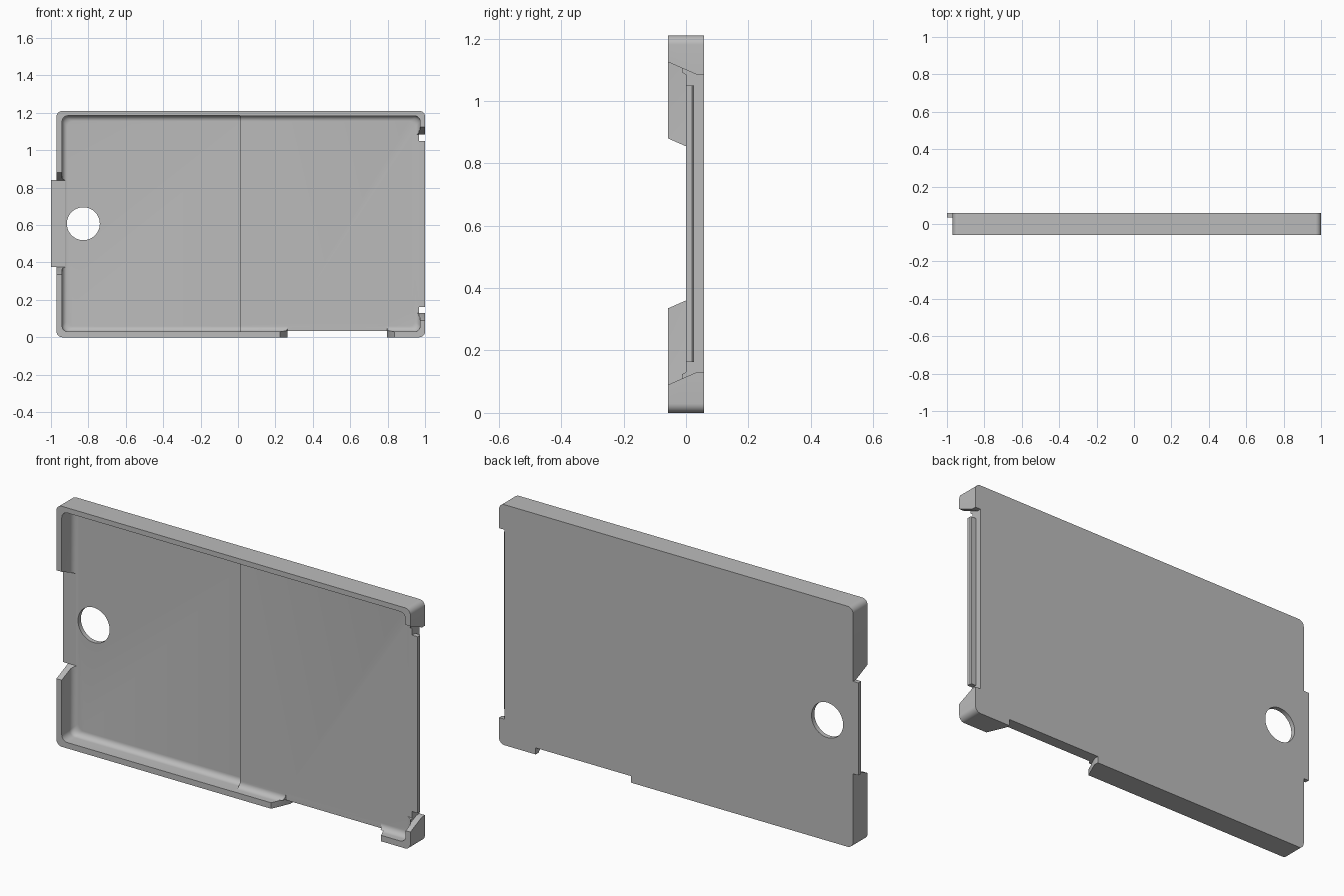
import bpy, bmesh, math

cube = bpy.data.objects.get("Cube")
if cube:
    bpy.data.objects.remove(cube, do_unlink=True)

BACK, FRONT = 0.058, -0.058      # outer depth
LOW, RAISED = 0.035, 0.0         # the two floor levels
HEIGHT = 1.21
FILLET = 0.03

grey = bpy.data.materials.new("plain grey")
grey.use_nodes = True
grey.diffuse_color = (0.5, 0.5, 0.5, 1)
grey.node_tree.nodes["Principled BSDF"].inputs["Base Color"].default_value = (0.5, 0.5, 0.5, 1)


def rounded_rect(x0, x1, z0, z1, r, steps=8):
    """Outline of a rectangle with round corners, as (x, z) points."""
    pts = []
    corners = [(x1 - r, z1 - r), (x0 + r, z1 - r), (x0 + r, z0 + r), (x1 - r, z0 + r)]
    for k, (cx, cz) in enumerate(corners):
        for i in range(steps + 1):
            a = math.pi / 2 * (k + i / steps)
            pts.append((cx + r * math.cos(a), cz + r * math.sin(a)))
    return pts


def loft(name, loops):
    """Solid skinned through equal-length loops of 3D points."""
    bm = bmesh.new()
    rings = [[bm.verts.new(p) for p in loop] for loop in loops]
    n = len(rings[0])
    for a, b in zip(rings, rings[1:]):
        for i in range(n):
            j = (i + 1) % n
            bm.faces.new((a[i], a[j], b[j], b[i]))
    bm.faces.new(rings[0])
    bm.faces.new(rings[-1])
    bmesh.ops.recalc_face_normals(bm, faces=bm.faces)
    mesh = bpy.data.meshes.new(name)
    bm.to_mesh(mesh)
    bm.free()
    mesh.materials.append(grey)
    obj = bpy.data.objects.new(name, mesh)
    bpy.context.collection.objects.link(obj)
    return obj


def box(name, x0, x1, y0, y1, z0, z1):
    ring = [(x0, z0), (x1, z0), (x1, z1), (x0, z1)]
    return loft(name, [[(x, y, z) for x, z in ring] for y in (y0, y1)])


def cavity(name, x0, x1, z0, z1, floor, limit):
    """Pocket cutter with a filleted floor, ending flat at x = limit."""
    levels = [(-0.2, 0)]
    for i in range(9):
        a = math.pi / 2 * i / 8
        levels.append((floor - FILLET * (1 - math.sin(a)), FILLET * 0.95 * (1 - math.cos(a))))
    return loft(name, [[(min(x, limit), y, z) for x, z in rounded_rect(
        x0 + d, x1 - d, z0 + d, z1 - d, 0.032)] for y, d in levels])


def gap(name, lo, hi, run, depth, start, end, along_x=False):
    """Wall gap cutter, narrowing from the front edge over the given run."""
    slope = 0.44
    extra = slope * (LOW - FRONT)
    over = 0.05 * slope
    ring = [(FRONT - 0.05, lo - over), (run, lo + extra), (depth, lo + extra),
            (depth, hi - extra), (run, hi - extra), (FRONT - 0.05, hi + over)]
    if along_x:
        return loft(name, [[(u, y, w) for y, u in ring] for w in (start, end)])
    return loft(name, [[(w, y, u) for y, u in ring] for w in (start, end)])


def combine(target, other, operation):
    mod = target.modifiers.new(operation, 'BOOLEAN')
    mod.operation = operation
    mod.solver = 'EXACT'
    mod.object = other
    bpy.context.view_layer.objects.active = target
    bpy.ops.object.modifier_apply(modifier=mod.name)
    bpy.data.objects.remove(other, do_unlink=True)


# Tray block with rounded outer corners
outline = rounded_rect(-0.97, 1.0, 0, HEIGHT, 0.03)
tray = loft("tray", [[(x, y, z) for x, z in outline] for y in (FRONT, BACK)])

# Shallow floor over everything, deeper floor on one half
combine(tray, cavity("raised_floor", -0.94, 0.974, 0.03, 1.184, RAISED, 2), 'DIFFERENCE')
combine(tray, cavity("low_floor", -0.9405, 0.5, 0.0295, 1.1845, LOW, 0.011), 'DIFFERENCE')

# Gaps in the side and bottom walls; inner ones clear the fillet only
combine(tray, gap("thumb_gap", 0.335, 0.88, LOW, LOW + 0.0005, -1.1, -0.925), 'DIFFERENCE')
combine(tray, gap("end_gap", 0.09, 1.125, LOW, 0.1, 0.969, 1.1), 'DIFFERENCE')
combine(tray, gap("end_fillet_gap", 0.09, 1.125, RAISED, RAISED, 0.93, 1.05), 'DIFFERENCE')
combine(tray, gap("bottom_gap", 0.225, 0.837, LOW, 0.1, -0.1, 0.033, True), 'DIFFERENCE')
combine(tray, gap("bottom_fillet_gap", 0.225, 0.837, RAISED, RAISED, -0.05, 0.07, True), 'DIFFERENCE')

# Thumb tab beyond the wall
combine(tray, box("thumb_tab", -1.0, -0.93, LOW + 0.0005, BACK, 0.375, 0.84), 'UNION')

# Round push hole
circle = [(2 * math.pi * i / 64) for i in range(64)]
combine(tray, loft("push_hole", [[(-0.827 + 0.088 * math.cos(a), y, 0.607 + 0.088 * math.sin(a))
                                  for a in circle] for y in (-0.1, 0.1)]), 'DIFFERENCE')

# Retaining lip on the open end, chamfered at the back
lip_profile = [(0.965, RAISED), (1.0, RAISED), (1.0, 0.02), (0.995, 0.025), (0.965, 0.025)]
lip = loft("end_lip", [[(x, y, z) for x, y in lip_profile] for z in (0.163, 1.05)])

# Smooth curves, sharp edges
bpy.ops.object.select_all(action='DESELECT')
tray.select_set(True)
bpy.context.view_layer.objects.active = tray
bpy.ops.object.shade_smooth_by_angle(angle=math.radians(30))
